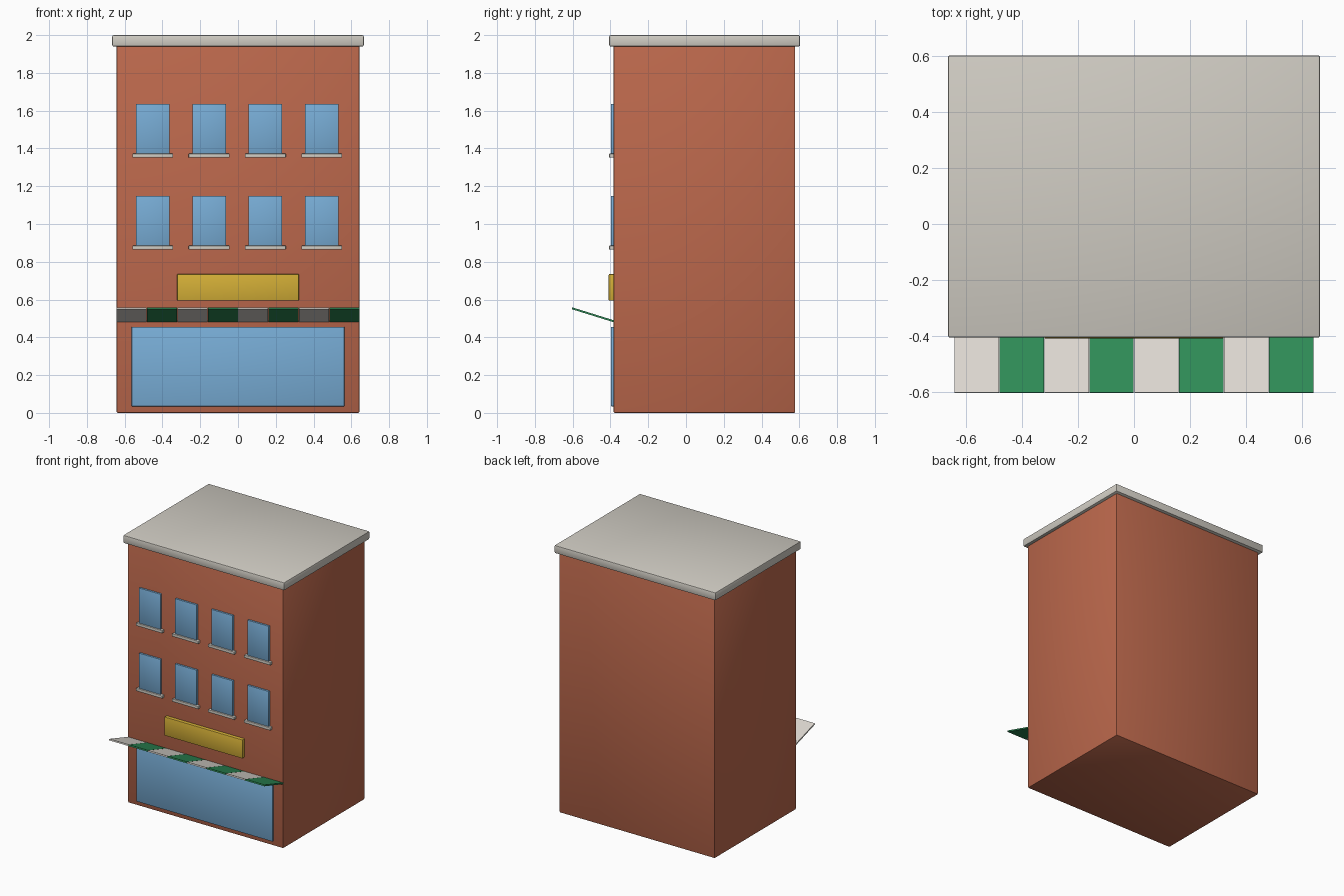
import bpy, bmesh, math
from mathutils import Matrix, Vector

if "Cube" in bpy.data.objects:
    bpy.data.objects.remove(bpy.data.objects["Cube"])


def mat(name, r, g, b):
    def lin(c):
        c /= 255
        return c / 12.92 if c <= 0.04045 else ((c + 0.055) / 1.055) ** 2.4
    m = bpy.data.materials.new(name)
    m.diffuse_color = (lin(r), lin(g), lin(b), 1)
    m.use_nodes = True
    m.node_tree.nodes["Principled BSDF"].inputs["Base Color"].default_value = m.diffuse_color
    return m


BRICK = mat("brick red", 188, 104, 76)
STONE = mat("pale stone", 208, 204, 195)
GLASS = mat("window blue", 120, 173, 214)
YELLOW = mat("sign yellow", 212, 175, 55)
GREEN = mat("awning green", 46, 140, 87)
CREAM = mat("awning cream", 222, 217, 210)


def box(name, x, y, z, material, bevel=0.0, tilt=0.0):
    """Box from (min, max) ranges, tilted about x through its centre."""
    size = Vector((x[1] - x[0], y[1] - y[0], z[1] - z[0]))
    me = bpy.data.meshes.new(name)
    bm = bmesh.new()
    bmesh.ops.create_cube(bm, size=1, matrix=Matrix.Diagonal((*size, 1)))
    if bevel:
        bmesh.ops.bevel(bm, geom=bm.edges[:], offset=bevel, segments=2,
                        profile=0.5, affect='EDGES')
    bm.to_mesh(me)
    bm.free()
    me.materials.append(material)
    ob = bpy.data.objects.new(name, me)
    ob.location = ((x[0] + x[1]) / 2, (y[0] + y[1]) / 2, (z[0] + z[1]) / 2)
    ob.rotation_euler.x = tilt
    bpy.context.collection.objects.link(ob)
    return ob


WALL = -0.383  # front wall plane

# Main block and roof slab
box("building_body", (-0.642, 0.642), (WALL, 0.578), (0, 1.95), BRICK, 0.006)
box("roof_slab", (-0.666, 0.666), (-0.407, 0.604), (1.94, 2.0), STONE, 0.008)

# Shop window and sign board
box("shop_window", (-0.563, 0.563), (-0.397, WALL + 0.01), (0.035, 0.456), GLASS, 0.002)
box("sign_board", (-0.322, 0.322), (-0.409, WALL + 0.01), (0.595, 0.735), YELLOW, 0.004)

# Two rows of four windows, each with a sill
for row, z in enumerate((0.885, 1.372)):
    for col in range(4):
        x = -0.451 + 0.298 * col
        tag = f"{row + 1}_{col + 1}"
        box("window_" + tag, (x - 0.089, x + 0.089), (-0.397, WALL + 0.01),
            (z, z + 0.263), GLASS, 0.002)
        box("sill_" + tag, (x - 0.108, x + 0.108), (-0.407, WALL + 0.01),
            (z - 0.021, z), STONE, 0.003)

# Striped awning, outer edge higher than the wall edge
rise, run = 0.069, 0.222
length = math.hypot(rise, run)
cy, cz = -0.493, 0.5195
for i in range(8):
    x0 = -0.643 + i * 0.16075
    box(f"awning_stripe_{i + 1}", (x0 + 0.001, x0 + 0.15975),
        (cy - length / 2, cy + length / 2), (cz - 0.005, cz + 0.005),
        GREEN if i % 2 else CREAM, 0, -math.atan2(rise, run))

# Smooth the rounded edges only
bpy.ops.object.select_all(action='SELECT')
bpy.context.view_layer.objects.active = bpy.data.objects["building_body"]
bpy.ops.object.shade_smooth_by_angle(angle=math.radians(35))
